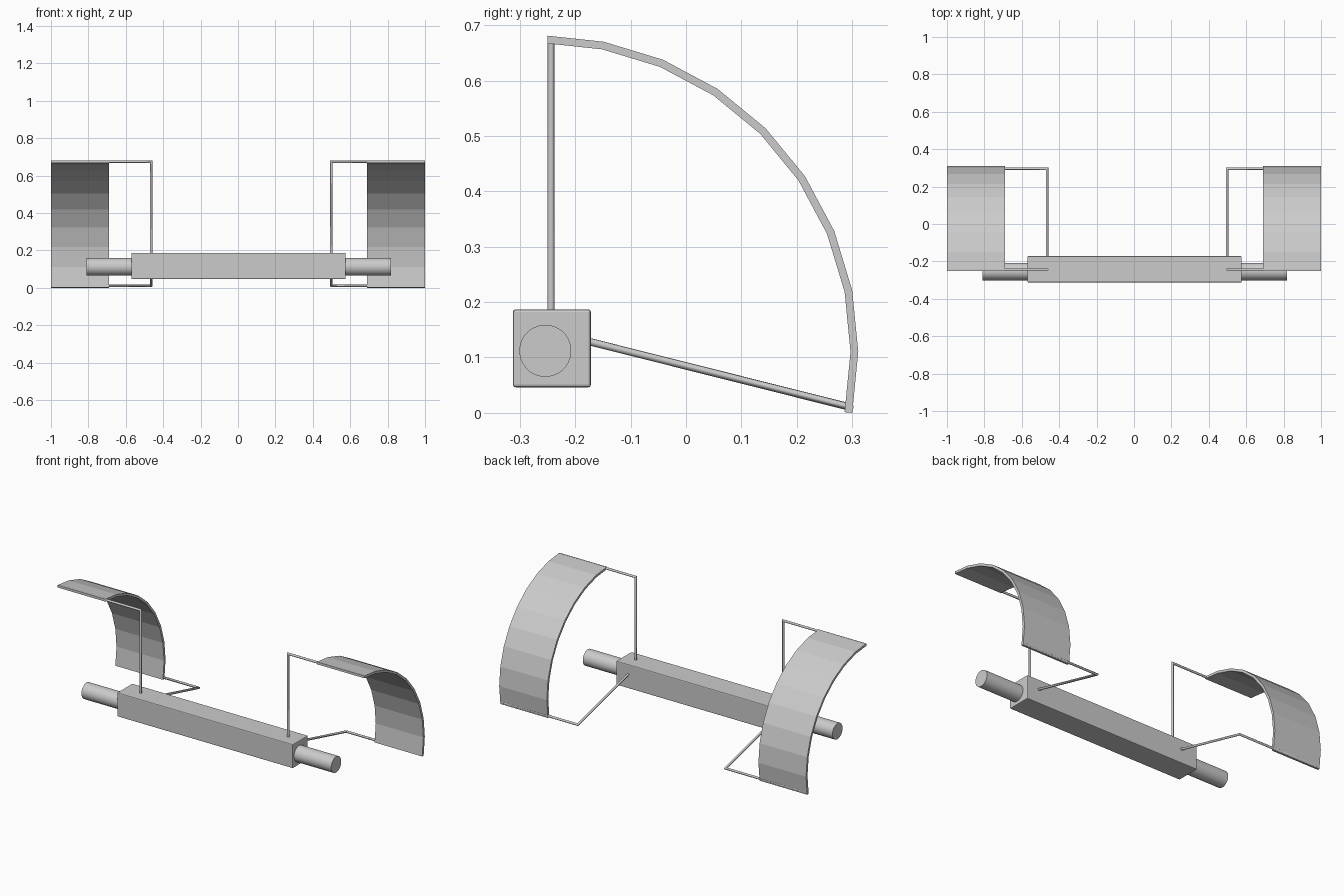
import bpy, bmesh, math
from mathutils import Vector

if "Cube" in bpy.data.objects:
    bpy.data.objects.remove(bpy.data.objects["Cube"])


def make_object(name, bm):
    bmesh.ops.recalc_face_normals(bm, faces=bm.faces)
    mesh = bpy.data.meshes.new(name)
    bm.to_mesh(mesh)
    bm.free()
    ob = bpy.data.objects.new(name, mesh)
    bpy.context.collection.objects.link(ob)
    return ob


def bridge_rings(bm, rings):
    n = len(rings[0])
    for a, b in zip(rings, rings[1:]):
        for i in range(n):
            bm.faces.new((a[i], a[(i + 1) % n], b[(i + 1) % n], b[i]))
    bm.faces.new(rings[0])
    bm.faces.new(rings[-1][::-1])


def tube(name, points, radius, sides, angle=30):
    """Round bar along a path with mitred corners."""
    pts = [Vector(p) for p in points]
    bm = bmesh.new()
    d = (pts[1] - pts[0]).normalized()
    u = d.orthogonal().normalized()
    v = d.cross(u)
    offs = [radius * (math.cos(t) * u + math.sin(t) * v)
            for t in (2 * math.pi * (i + 0.5) / sides for i in range(sides))]
    ring = [pts[0] + o for o in offs]
    rings = [ring]
    for i in range(1, len(pts)):
        d = (pts[i] - pts[i - 1]).normalized()
        n = d
        if i < len(pts) - 1:
            n = (d + (pts[i + 1] - pts[i]).normalized()).normalized()
        ring = [p + d * ((pts[i] - p).dot(n) / d.dot(n)) for p in ring]
        rings.append(ring)
    bridge_rings(bm, [[bm.verts.new(p) for p in r] for r in rings])
    ob = make_object(name, bm)
    bpy.ops.object.select_all(action='DESELECT')
    ob.select_set(True)
    bpy.context.view_layer.objects.active = ob
    bpy.ops.object.shade_smooth_by_angle(angle=math.radians(angle))
    return ob


# Axle beam: slightly bevelled square bar
bm = bmesh.new()
bmesh.ops.create_cube(bm, size=1)
for v in bm.verts:
    v.co = (0.003 + v.co.x * 1.146, -0.242 + v.co.y * 0.141, 0.1165 + v.co.z * 0.141)
bmesh.ops.bevel(bm, geom=bm.edges[:], offset=0.005, segments=2, profile=0.5,
                affect='EDGES')
make_object("axle_beam", bm)

# Round shaft emerging from both ends of the beam
tube("axle_shaft", [(-0.81, -0.254, 0.112), (0.818, -0.254, 0.112)], 0.047, 32)

# Fenders and their bracket rods, one set per side
R_OUT, R_IN, CY, CZ = 0.571, 0.557, -0.26, 0.11
angles = [89.0] + [90 - 11.25 * i for i in range(1, 10)]
for side, s, rod_x in (("left", -1, -0.4645), ("right", 1, 0.4985)):
    bm = bmesh.new()
    rings = []
    for a in angles:
        c, k = math.cos(math.radians(a)), math.sin(math.radians(a))
        rings.append([bm.verts.new((s * x, CY + r * c, max(0, CZ + r * k)))
                      for x, r in ((0.69, R_IN), (0.69, R_OUT), (1, R_OUT), (1, R_IN))])
    bridge_rings(bm, rings)
    make_object(side + "_fender", bm)

    tube(side + "_upper_bracket",
         [(s * 0.999, -0.2435, 0.6745), (rod_x, -0.2435, 0.6745), (rod_x, -0.2435, 0.15)],
         0.0067, 8, 50)
    tube(side + "_lower_bracket",
         [(s * 0.999, 0.296, 0.0105), (rod_x, 0.296, 0.0105), (rod_x, -0.2, 0.135)],
         0.0067, 8, 50)
